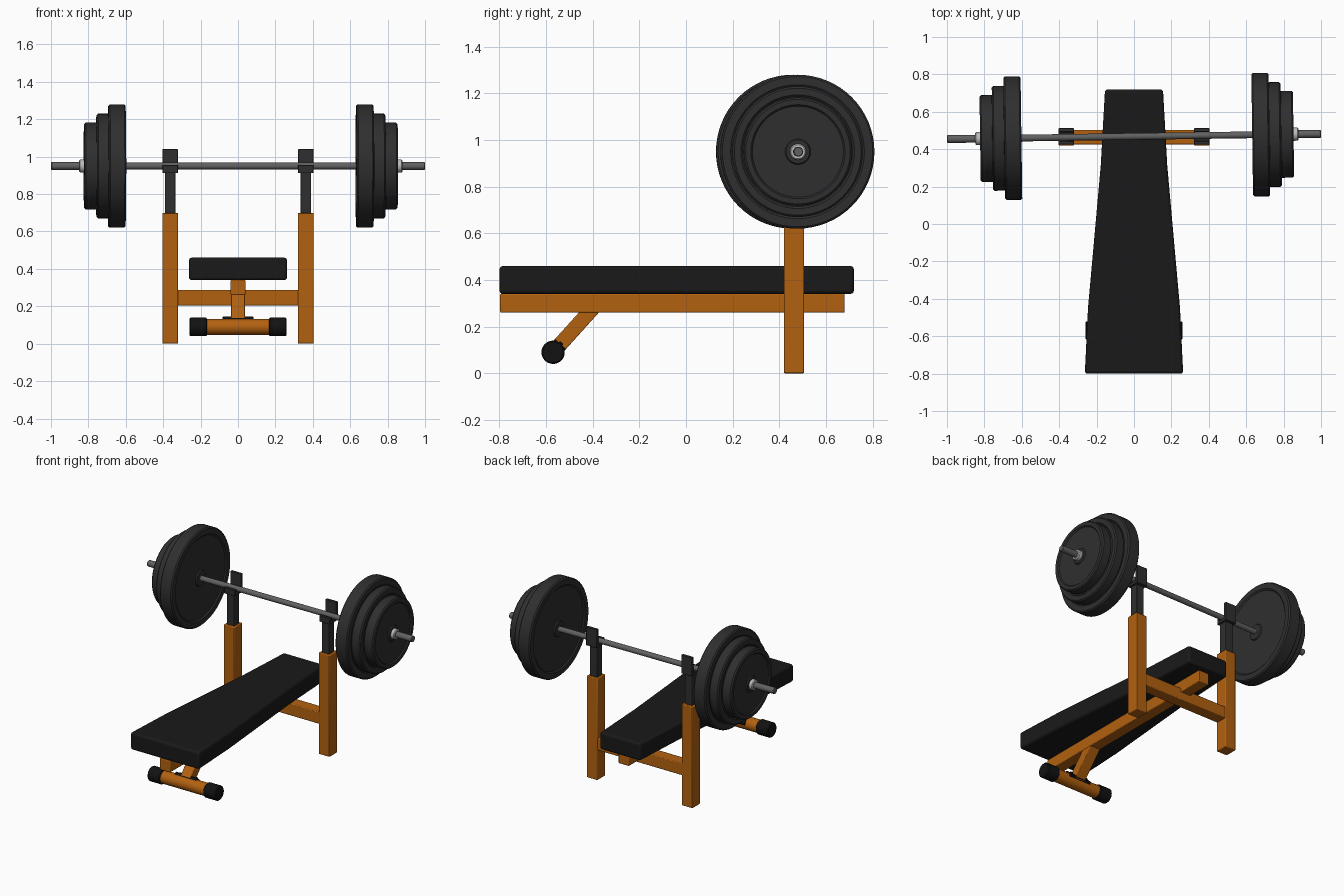
import bpy, bmesh, math
from mathutils import Matrix, Vector

if "Cube" in bpy.data.objects:
    bpy.data.objects.remove(bpy.data.objects["Cube"])


def material(name, rgb):
    m = bpy.data.materials.new(name)
    m.diffuse_color = (*rgb, 1)
    m.use_nodes = True
    m.node_tree.nodes["Principled BSDF"].inputs["Base Color"].default_value = m.diffuse_color
    return m


ORANGE = material("orange_paint", (0.45, 0.12, 0.005))
PAD = material("black_vinyl", (0.010, 0.010, 0.010))
RUBBER = material("black_rubber", (0.006, 0.006, 0.006))
IRON = material("dark_iron", (0.028, 0.028, 0.028))
STEEL = material("grey_steel", (0.12, 0.12, 0.12))
CHROME = material("pale_steel", (0.5, 0.5, 0.5))


def finish(name, bm, mat, bevel=0, segments=2, matrix=None):
    bmesh.ops.recalc_face_normals(bm, faces=bm.faces)
    me = bpy.data.meshes.new(name)
    bm.to_mesh(me)
    bm.free()
    ob = bpy.data.objects.new(name, me)
    bpy.context.collection.objects.link(ob)
    me.materials.append(mat)
    if matrix:
        ob.matrix_world = matrix
    if bevel:
        mod = ob.modifiers.new("bevel", "BEVEL")
        mod.width, mod.segments = bevel, segments
        mod.limit_method = 'ANGLE'
    bpy.ops.object.select_all(action='DESELECT')
    ob.select_set(True)
    bpy.context.view_layer.objects.active = ob
    bpy.ops.object.shade_smooth_by_angle(angle=math.radians(35))
    return ob


def box(name, x, y, z, mat, bevel=0.005, matrix=None):
    bm = bmesh.new()
    bmesh.ops.create_cube(bm, size=1)
    for v in bm.verts:
        v.co = Vector([sum(r) / 2 + c * (r[1] - r[0]) for r, c in zip((x, y, z), v.co)])
    return finish(name, bm, mat, bevel, 2, matrix)


def lathe(name, profile, mat, matrix, steps=64):
    """Revolve (x, radius) points around the x axis."""
    bm = bmesh.new()
    vs = [bm.verts.new((x, 0, r)) for x, r in profile]
    es = [bm.edges.new(p) for p in zip(vs, vs[1:])]
    bmesh.ops.spin(bm, geom=vs + es, cent=(0, 0, 0), axis=(1, 0, 0),
                   angle=2 * math.pi, steps=steps, use_duplicate=False)
    bmesh.ops.remove_doubles(bm, verts=bm.verts, dist=1e-5)
    return finish(name, bm, mat, matrix=matrix)


def rod(a, b, r, c=0.004):
    """Chamfered cylinder profile."""
    return [(a, 0), (a, r - c), (a + c, r), (b - c, r), (b, r - c), (b, 0)]


def plate(a, b, r):
    """Weight plate profile with a raised rim and hub on both faces."""
    d, c = 0.008, 0.008
    half = [(0, 0), (0, 0.05), (d, 0.055), (d, r * 0.84), (0, r * 0.87), (0, r - c), (c, r)]
    return [(a + x, q) for x, q in half] + [(b - x, q) for x, q in reversed(half)]


# Tapered padded bench
bm = bmesh.new()
outline = [(-0.80, 0.263), (-0.45, 0.246), (0.31, 0.178), (0.72, 0.155)]
pts = [(w, y) for y, w in outline] + [(-w, y) for y, w in reversed(outline)]
face = bm.faces.new([bm.verts.new((x, y, 0.34)) for x, y in pts])
ext = bmesh.ops.extrude_face_region(bm, geom=[face])
bmesh.ops.translate(bm, vec=(0, 0, 0.12),
                    verts=[g for g in ext["geom"] if isinstance(g, bmesh.types.BMVert)])
finish("bench_pad", bm, PAD, 0.015, 3)

# Frame beam and crossbar
box("main_beam", (-0.04, 0.04), (-0.797, 0.68), (0.26, 0.341), ORANGE)
box("crossbar", (-0.33, 0.33), (0.424, 0.503), (0.205, 0.288), ORANGE)

# Uprights with telescoping posts and bar cradles
for s, side in ((-1, "left"), (1, "right")):
    def span(a, b):
        return tuple(sorted((s * a, s * b)))
    wide = span(0.321, 0.404)
    box(side + "_upright", wide, (0.42, 0.507), (0, 0.70), ORANGE)
    box(side + "_inner_post", span(0.334, 0.391), (0.435, 0.492), (0.60, 0.92), IRON, 0.003)
    # cradle: one J-shaped section swept across the post
    bm = bmesh.new()
    section = [(0.425, 0.912), (0.512, 0.912), (0.512, 1.04), (0.492, 1.04),
               (0.492, 0.932), (0.443, 0.932), (0.443, 0.955), (0.425, 0.955)]
    f = bm.faces.new([bm.verts.new((wide[0], y, z)) for y, z in section])
    e = bmesh.ops.extrude_face_region(bm, geom=[f])
    bmesh.ops.translate(bm, vec=(wide[1] - wide[0], 0, 0),
                        verts=[g for g in e["geom"] if isinstance(g, bmesh.types.BMVert)])
    finish(side + "_bar_cradle", bm, IRON, 0.002, 1)

# Foot tube with rubber ends
foot = Matrix.Translation((0, -0.57, 0.09))
lathe("foot_tube", rod(-0.18, 0.18, 0.043), ORANGE, foot, 32)
for s, side in ((-1, "left"), (1, "right")):
    a, b = sorted((s * 0.165, s * 0.26))
    lathe(side + "_foot_cap", rod(a, b, 0.05, 0.006), RUBBER, foot, 32)

# Slanted strut and its bolted bracket, local z runs up the strut
tilt = foot @ Matrix.Rotation(math.radians(-42), 4, 'X')
box("front_strut", (-0.038, 0.038), (-0.032, 0.032), (0.03, 0.27), ORANGE, 0.004, tilt)
box("strut_bracket", (-0.082, 0.082), (-0.032, 0.032), (0.028, 0.048), RUBBER, 0.003, tilt)
for s, side in ((-1, "left"), (1, "right")):
    bolt = tilt @ Matrix.Translation((s * 0.06, 0, 0)) @ Matrix.Rotation(-math.pi / 2, 4, 'Y')
    lathe(side + "_bracket_bolt", rod(0.04, 0.056, 0.011, 0.002), RUBBER, bolt, 6)

# Barbell, resting slightly askew
bar = Matrix.Translation((0, 0.468, 0.95)) @ Matrix.Rotation(0.014, 4, 'Z')
lathe("barbell_rod", [(-1, 0), (-1, 0.018), (-0.996, 0.021), (-0.6, 0.021), (-0.6, 0.018),
                      (0.63, 0.018), (0.63, 0.021), (0.996, 0.021), (1, 0.018), (1, 0)],
      STEEL, bar, 24)
for s, side in ((-1, "left"), (1, "right")):
    for label, a, b, r in (("large", 0.617, 0.709, 0.33), ("medium", 0.702, 0.772, 0.28),
                           ("small", 0.765, 0.838, 0.232)):
        a, b = sorted((s * a + 0.015, s * b + 0.015))
        lathe(f"{side}_{label}_plate", plate(a, b, r), IRON, bar)
    a, b = sorted((s * 0.825 + 0.015, s * 0.864 + 0.015))
    lathe(side + "_collar", rod(a, b, 0.035, 0.005), CHROME, bar, 24)
